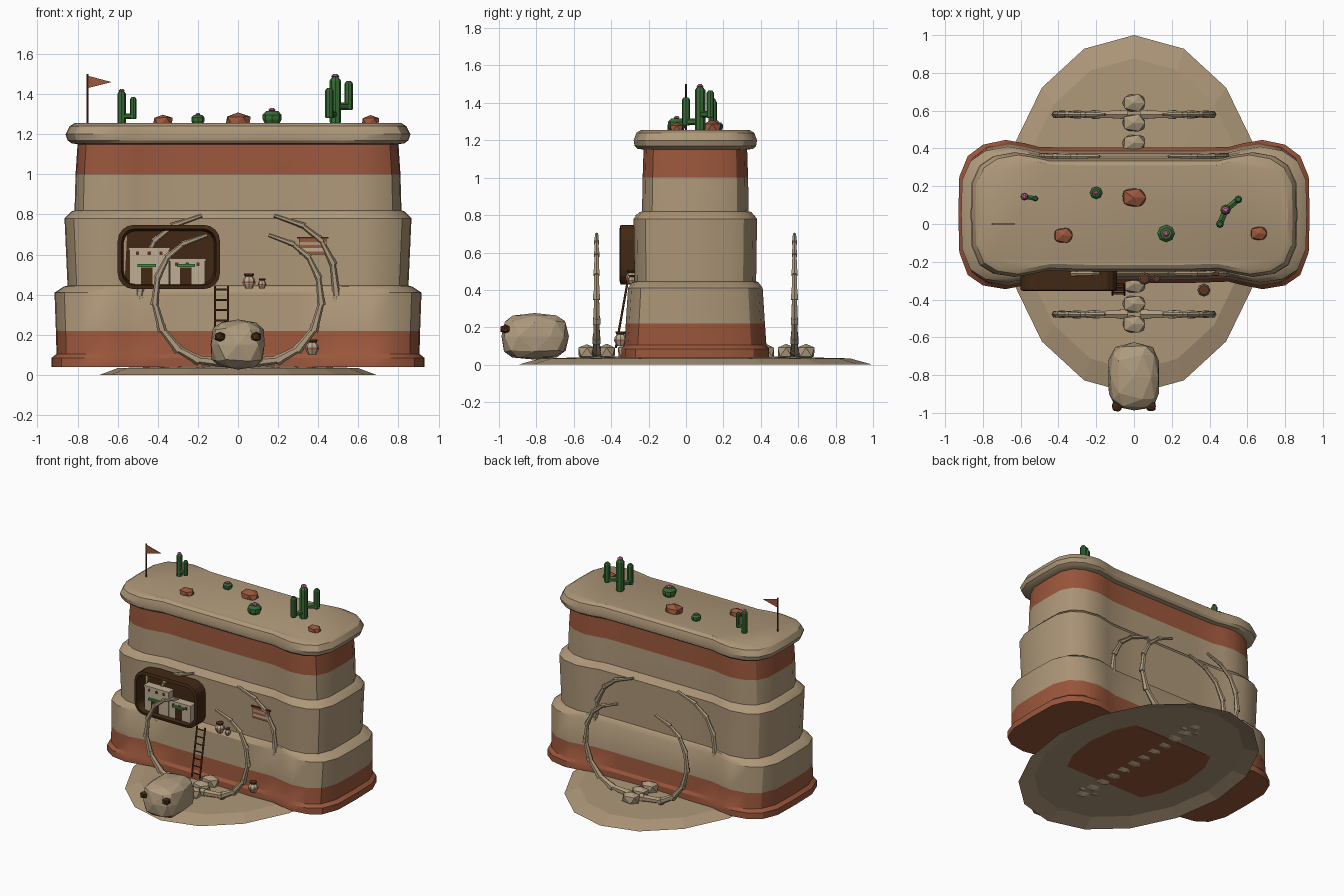
import bpy, bmesh, math, random
from mathutils import Vector, Matrix

random.seed(4)
if "Cube" in bpy.data.objects:
    bpy.data.objects.remove(bpy.data.objects["Cube"], do_unlink=True)


def material(name, *rgb):
    m = bpy.data.materials.new(name)
    m.use_nodes = True
    m.diffuse_color = (*rgb, 1)
    m.node_tree.nodes["Principled BSDF"].inputs["Base Color"].default_value = (*rgb, 1)
    return m


SAND = material("sandstone", 0.42, 0.31, 0.19)
RED = material("red clay", 0.33, 0.095, 0.045)
CAVE = material("cave brown", 0.055, 0.022, 0.007)
WOOD = material("dark wood", 0.11, 0.035, 0.015)
GREEN = material("cactus green", 0.04, 0.15, 0.035)
LEAF = material("awning green", 0.05, 0.25, 0.06)
PINK = material("flower pink", 0.6, 0.12, 0.35)
BONE = material("bone", 0.43, 0.33, 0.21)
ADOBE = material("pale adobe", 0.52, 0.42, 0.29)


def finish(name, bm, *mats, smooth=False):
    bmesh.ops.recalc_face_normals(bm, faces=bm.faces)
    mesh = bpy.data.meshes.new(name)
    bm.to_mesh(mesh)
    bm.free()
    for m in mats:
        mesh.materials.append(m)
    if smooth:
        mesh.shade_smooth()
        mesh.set_sharp_from_angle(angle=math.radians(30))
    ob = bpy.data.objects.new(name, mesh)
    bpy.context.collection.objects.link(ob)
    return ob


def loft(bm, rings, start=True, end=True):
    loops = [[bm.verts.new(p) for p in ring] for ring in rings]
    for a, b in zip(loops, loops[1:]):
        for i in range(len(a)):
            j = (i + 1) % len(a)
            bm.faces.new((a[i], a[j], b[j], b[i]))
    if start:
        bm.faces.new(loops[0])
    if end:
        bm.faces.new(loops[-1])


def lathe(name, profile, at, mat, sides=8):
    bm = bmesh.new()
    turn = math.tau / sides
    loft(bm, [[(at[0] + r * math.cos(i * turn), at[1] + r * math.sin(i * turn), at[2] + z)
               for i in range(sides)] for r, z in profile])
    return finish(name, bm, mat)


def strut(bm, a, b, r1, r2, sides=6):
    a, b = Vector(a), Vector(b)
    rot = (b - a).to_track_quat('Z', 'Y').to_matrix().to_4x4()
    bmesh.ops.create_cone(bm, cap_ends=True, segments=sides, radius1=r1, radius2=r2,
                          depth=(b - a).length, matrix=Matrix.Translation((a + b) / 2) @ rot)


def box(name, x0, x1, y0, y1, z0, z1, mat):
    bm = bmesh.new()
    loft(bm, [[(x0, y0, z), (x1, y0, z), (x1, y1, z), (x0, y1, z)] for z in (z0, z1)])
    return finish(name, bm, mat)


def rock(name, at, size, mat, detail=1, power=0.75, jitter=0.08):
    bm = bmesh.new()
    bmesh.ops.create_icosphere(bm, subdivisions=detail, radius=1)
    for v in bm.verts:
        k = 1 - random.random() * jitter
        v.co = [at[i] + size[i] * k * math.copysign(abs(c) ** power, c) for i, c in enumerate(v.co)]
    return finish(name, bm, mat)


# Sandy mound under everything, open below
bm = bmesh.new()
loft(bm, [[(0.69 * s * math.sin(a), 0.05 + 0.95 * s * math.cos(a), z)
           for a in [i * math.tau / 16 for i in range(16)]]
          for s, z in ((1, 0), (0.87, 0.034), (0.4, 0.045))], start=False)
finish("sand_mound", bm, SAND)

# Stepped mesa: one lobed outline lofted through its tiers
half = [(0.3, -0.362), (0.5, -0.355), (0.58, -0.375), (0.68, -0.395), (0.8, -0.375),
        (0.88, -0.32), (0.925, -0.2), (0.93, 0), (0.925, 0.2), (0.88, 0.31), (0.8, 0.37),
        (0.68, 0.395), (0.58, 0.378), (0.5, 0.357), (0.3, 0.355)]
outline = half + [(-x, y) for x, y in reversed(half)]
tiers = [(0.04, 0.93, 0.395), (0.085, 0.93, 0.395), (0.105, 0.905, 0.38), (0.22, 0.908, 0.372),
         (0.41, 0.915, 0.36), (0.44, 0.87, 0.338), (0.445, 0.85, 0.325), (0.78, 0.865, 0.33),
         (0.815, 0.83, 0.3), (0.82, 0.815, 0.285), (1.0, 0.81, 0.282), (1.15, 0.8, 0.277),
         (1.155, 0.83, 0.31), (1.17, 0.85, 0.325), (1.2, 0.86, 0.33), (1.24, 0.84, 0.315),
         (1.255, 0.815, 0.29)]
bm = bmesh.new()
loft(bm, [[(x * hx / 0.93, 0.05 + y * hy / 0.395, z) for x, y in outline] for z, hx, hy in tiers])
for f in bm.faces:
    z = f.calc_center_median().z
    f.material_index = int(z < 0.22 or 1.0 < z < 1.15)
finish("mesa", bm, SAND, RED, smooth=True)

# Cave alcove: rounded frame with a recessed back
def rounded(w, h, r, y):
    pts = []
    for q, (sx, sz) in enumerate(((1, 1), (-1, 1), (-1, -1), (1, -1))):
        for k in range(5):
            a = (q + k / 4) * math.pi / 2
            pts.append((-0.345 + sx * (w - r) + r * math.cos(a), y,
                        0.588 + sz * (h - r) + r * math.sin(a)))
    return pts


bm = bmesh.new()
loft(bm, [rounded(0.255, 0.16, 0.08, -0.2), rounded(0.255, 0.16, 0.08, -0.35),
          rounded(0.235, 0.14, 0.065, -0.355), rounded(0.225, 0.13, 0.06, -0.265)])
finish("cave_alcove", bm, CAVE)

# Two small dwellings in the alcove
for n, x0, x1, top, door in (("tall", -0.54, -0.345, 0.635, -0.455), ("low", -0.34, -0.165, 0.58, -0.26)):
    box(n + "_dwelling", x0, x1, -0.32, -0.262, 0.45, top, ADOBE)
    box(n + "_parapet", x0 - 0.005, x1 + 0.005, -0.325, -0.262, top - 0.012, top, ADOBE)
    box(n + "_door", door - 0.028, door + 0.028, -0.324, -0.318, 0.45, 0.535, CAVE)
    box(n + "_awning", door - 0.045, door + 0.045, -0.335, -0.318, 0.538, 0.552, LEAF)
    for i in range(3):
        x = x0 + (x1 - x0) * (0.2 + 0.3 * i)
        box(n + "_window", x - 0.008, x + 0.008, -0.324, -0.318, top - 0.038, top - 0.02, WOOD)

# Ladder up to the ledge
bm = bmesh.new()
foot, head = Vector((0, -0.375, 0.09)), Vector((0, -0.312, 0.445))
for x in (-0.115, -0.05):
    strut(bm, foot + Vector((x, 0, 0)), head + Vector((x, 0, 0)), 0.006, 0.006)
for i in range(7):
    p = foot.lerp(head, (i + 0.6) / 7)
    strut(bm, p + Vector((-0.12, 0, 0)), p + Vector((-0.045, 0, 0)), 0.005, 0.005)
finish("ladder", bm, WOOD)

# Clay pots with dark rims
for x, y, z, s in ((0.055, -0.29, 0.432, 1), (0.12, -0.29, 0.432, 0.65), (0.37, -0.35, 0.1, 1.05)):
    lathe("pot", [(r * s, h * s) for r, h in ((0.018, 0), (0.032, 0.025), (0.03, 0.045), (0.018, 0.06))],
          (x, y, z), ADOBE)
    lathe("pot_rim", [(r * s, h * s) for r, h in ((0.018, 0.058), (0.025, 0.066), (0.025, 0.074))],
          (x, y, z), WOOD)
    lathe("pot_band", [(0.033 * s, 0.026 * s), (0.0325 * s, 0.034 * s)], (x, y, z), RED)

# Striped blanket on the wall
for i, mat in enumerate((RED, ADOBE, RED, SAND, RED)):
    box("blanket_stripe", 0.305, 0.44, -0.268, -0.259, 0.6 + i * 0.016, 0.616 + i * 0.016, mat)
box("blanket_rod", 0.295, 0.45, -0.272, -0.258, 0.68, 0.688, WOOD)

# Skull with eye sockets
rock("skull", (0, -0.81, 0.152), (0.142, 0.185, 0.126), BONE, 2, 0.62, 0.05)
for side in (-1, 1):
    rock("eye_socket", (side * 0.09, -0.965, 0.19), (0.03, 0.03, 0.025), CAVE)

# Spine along the ground
for i in range(12):
    rock("vertebra", (0, -0.53 + i * 0.1065, 0.068), (0.068, 0.052, 0.045), BONE)

# Jointed ribs, the two middle pairs larger and half sunk in the rock
path = [(0.05, 0.06), (0.2, 0.075), (0.3, 0.13), (0.38, 0.23), (0.415, 0.36),
        (0.4, 0.49), (0.35, 0.59), (0.27, 0.655), (0.16, 0.695)]
for y, sx, sz in ((-0.478, 1, 1), (-0.262, 1.18, 1.14), (0.358, 1.18, 1.14), (0.58, 1, 1)):
    for side in (-1, 1):
        pts = [Vector((side * sx * x, y, sz * z)) for x, z in path]
        bm = bmesh.new()
        for i, (a, b) in enumerate(zip(pts, pts[1:])):
            r = 0.026 - 0.0018 * i
            strut(bm, a, b.lerp(a, -0.06), r, r * 0.72)
            strut(bm, a.lerp(b, -0.1), a.lerp(b, 0.14), r * 1.1, r * 1.1)
        finish("rib", bm, BONE)

# Flag on the summit
bm = bmesh.new()
strut(bm, (-0.75, 0, 1.25), (-0.75, 0, 1.5), 0.005, 0.005)
finish("flag_pole", bm, WOOD)
bm = bmesh.new()
loft(bm, [[(-0.75, y, 1.43), (-0.63, y, 1.46), (-0.75, y, 1.492)] for y in (-0.003, 0.003)])
finish("flag", bm, RED)


# Cacti with bent arms and flowers
def flower(x, y, z, s):
    lathe("flower", [(0.5 * s, 0), (s, 0.4 * s), (0.5 * s, 0.9 * s)], (x, y, z), PINK, 6)


def column(name, x, y, z0, z1, r):
    lathe(name, [(0.85 * r, z0), (r, z0 + r * 0.4), (r, z1 - r * 0.6), (0.55 * r, z1)], (x, y, 0), GREEN)


def cactus(x, y, top, r, arms):
    column("cactus_trunk", x, y, 1.25, top, r)
    flower(x, y, top - 0.004, r * 0.75)
    for ax, ay, z0, z1 in arms:
        column("cactus_arm", ax, ay, z0, z1, r * 0.75)
        bm = bmesh.new()
        strut(bm, (x, y, z0 + r * 0.7), (ax, ay, z0 + r * 0.7), r * 0.65, r * 0.65)
        finish("cactus_elbow", bm, GREEN)


cactus(0.485, 0.075, 1.485, 0.028, [(0.455, 0.0, 1.28, 1.43), (0.552, 0.13, 1.32, 1.465)])
cactus(-0.58, 0.145, 1.415, 0.021, [(-0.522, 0.135, 1.275, 1.385)])
for x, y, r in ((0.17, -0.05, 0.047), (-0.2, 0.165, 0.033)):
    lathe("barrel_cactus", [(0.75 * r, 0), (r, 0.5 * r), (r, r), (0.65 * r, 1.4 * r)], (x, y, 1.25), GREEN)
    flower(x, y, 1.247 + 1.4 * r, r * 0.4)

# Red boulders on the summit
for x, y, s in ((-0.375, -0.06, 0.056), (0, 0.14, 0.07), (0.66, -0.05, 0.05)):
    rock("summit_boulder", (x, y, 1.262), (s, s * 0.8, s * 0.68), RED)
